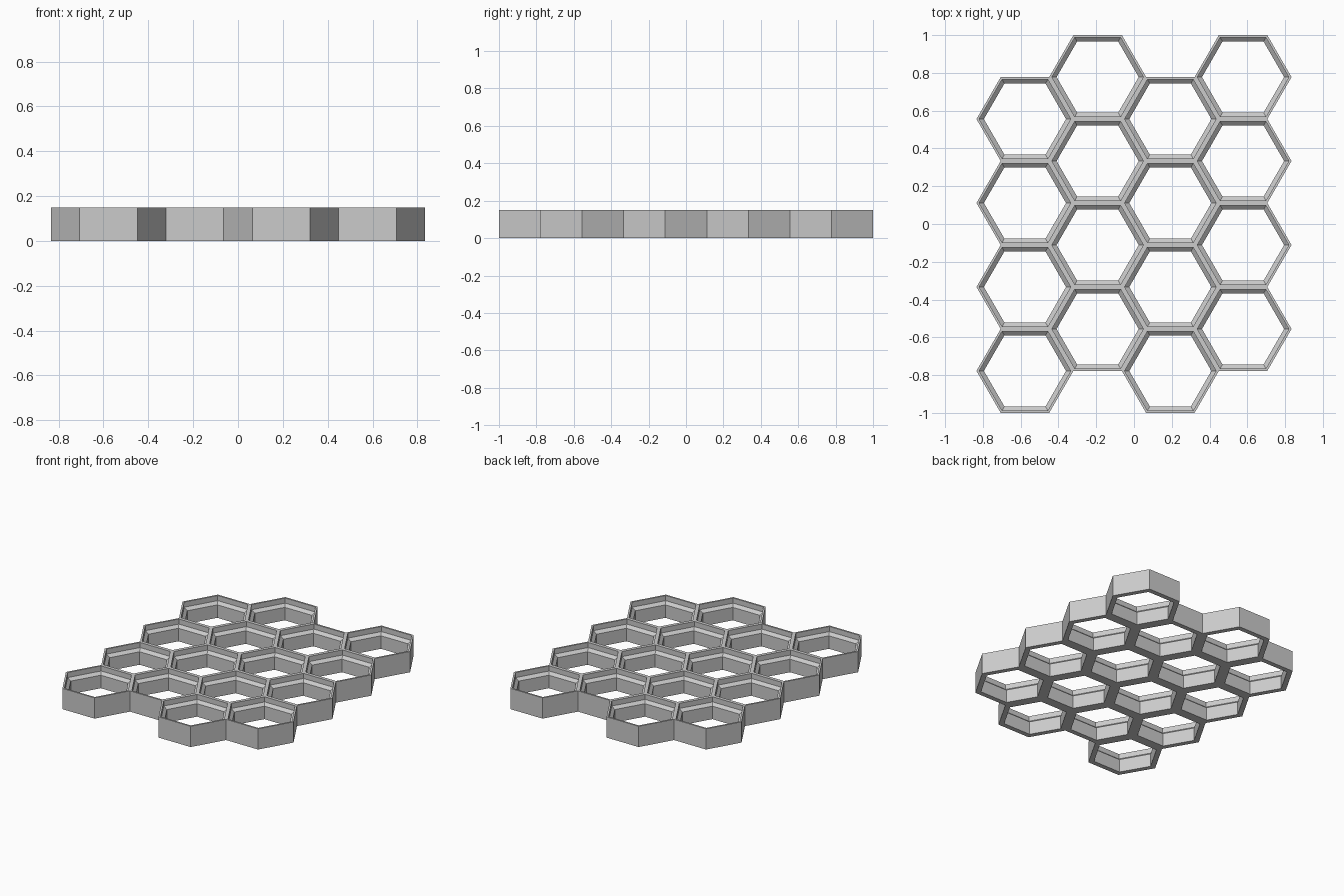
import bpy, bmesh
from math import cos, sin, radians, sqrt
from mathutils import Vector

cube = bpy.data.objects.get("Cube")
if cube:
    bpy.data.objects.remove(cube)

PITCH = 2 / 4.5                  # distance between rows of cells
APOTHEM = PITCH / 2
STEP = PITCH * sqrt(3) / 2       # distance between columns
HEIGHT = 0.15

# Cell cross-section as (apothem, z): outer foot, bore, sloped ledge, thin rim
BORE, RIM = APOTHEM - 0.034, APOTHEM - 0.0125
PROFILE = [(APOTHEM, 0), (BORE, 0), (BORE, 0.094), (RIM, 0.113),
           (RIM, HEIGHT), (APOTHEM, HEIGHT)]

grey = bpy.data.materials.new("Plain grey")
grey.use_nodes = True
colour = (0.6, 0.6, 0.6, 1)
grey.diffuse_color = colour
grey.node_tree.nodes["Principled BSDF"].inputs["Base Color"].default_value = colour

# Cell centres: alternate columns are shifted by half a row
centres = [Vector(((col - 1.5) * STEP,
                   (row - 1.5) * PITCH + (APOTHEM / 2 if col % 2 else -APOTHEM / 2), 0))
           for col in range(4) for row in range(4)]


def has_neighbour(centre, side):
    """True when another cell shares this side of the cell."""
    a = radians(60 * side + 30)
    spot = centre + Vector((cos(a), sin(a), 0)) * PITCH
    return any((c - spot).length < 0.01 for c in centres)


bm = bmesh.new()
for centre in centres:
    loops = []
    for apothem, z in PROFILE:
        r = apothem * 2 / sqrt(3)
        loops.append([bm.verts.new(centre + Vector((r * cos(radians(60 * i)),
                                                    r * sin(radians(60 * i)), z)))
                      for i in range(6)])
    for side in range(6):
        nxt = (side + 1) % 6
        # The last strip closes the profile on the outside, only at the border
        strips = len(loops) - (1 if has_neighbour(centre, side) else 0)
        for k in range(strips):
            a, b = loops[k], loops[(k + 1) % len(loops)]
            bm.faces.new((a[side], b[side], b[nxt], a[nxt]))

bmesh.ops.remove_doubles(bm, verts=bm.verts, dist=0.0005)
bmesh.ops.recalc_face_normals(bm, faces=bm.faces)

mesh = bpy.data.meshes.new("honeycomb_panel")
bm.to_mesh(mesh)
bm.free()
mesh.materials.append(grey)
panel = bpy.data.objects.new("honeycomb_panel", mesh)
bpy.context.collection.objects.link(panel)
